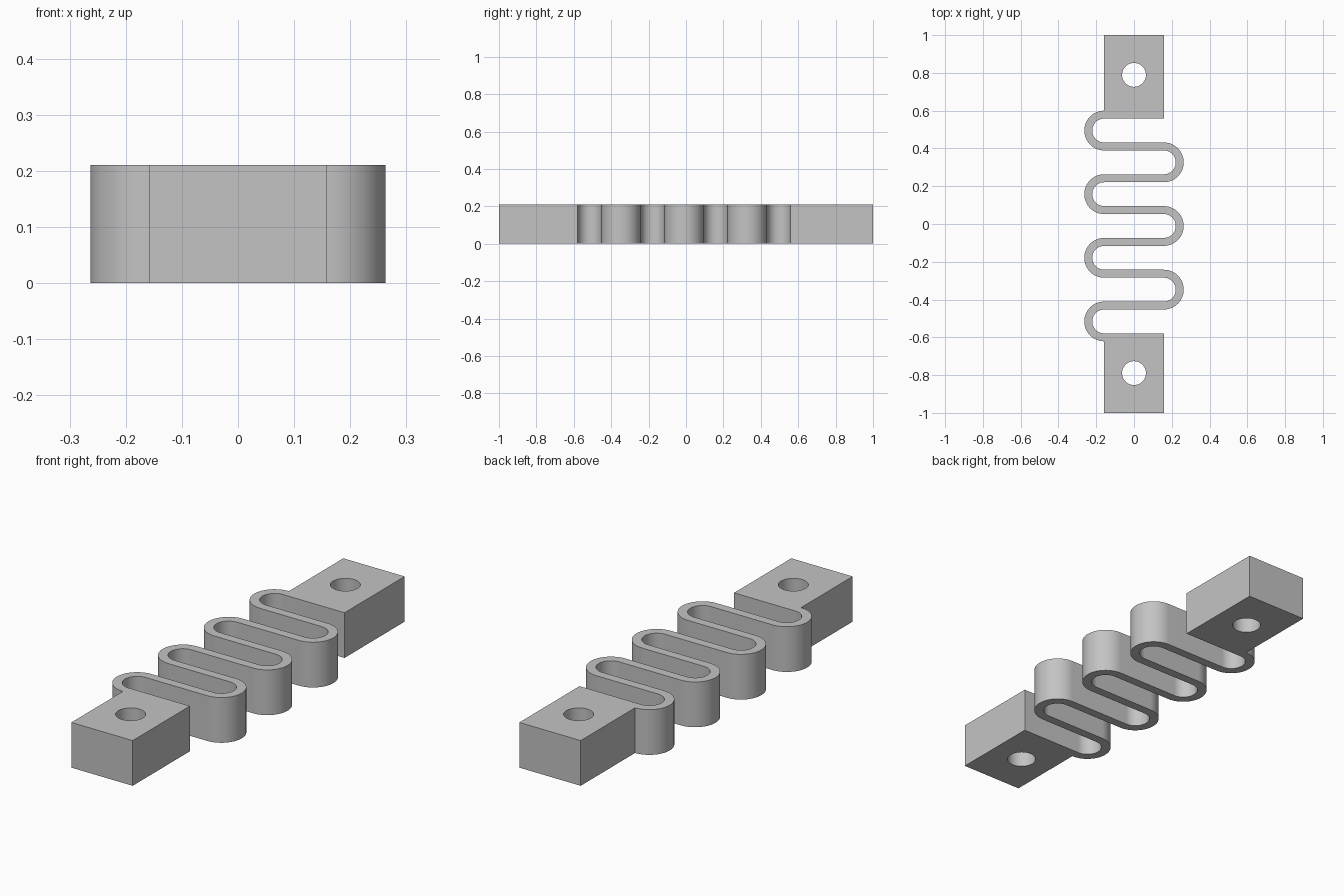
import bpy
import bmesh
from math import sin, cos, pi, radians

cube = bpy.data.objects.get("Cube")
if cube:
    bpy.data.objects.remove(cube, do_unlink=True)

T = 2 / 47.5            # strip thickness, the base unit of the part
HEIGHT = 5 * T
HALF_W = 3.75 * T       # half width of the end blocks
BEND = 2 * T            # centreline radius of each bend
BENDS = 7
START_Y = 1 - 10 * T    # centreline where the strip leaves the back block
HOLE_R = 1.5 * T
HOLE_Y = 1 - 5 * T
STEPS = 32


def strip_edge(offset):
    """One edge of the meandering strip, from the back block to the front block."""
    points = []
    for k in range(BENDS):
        side = -1 if k % 2 == 0 else 1          # bends alternate left and right
        radius = BEND + side * offset
        centre_y = START_Y - BEND * (2 * k + 1)
        for i in range(STEPS + 1):
            a = pi * i / STEPS
            points.append((side * (HALF_W + radius * sin(a)),
                           centre_y + radius * cos(a)))
    return points


def circle(y, radius, count=64):
    return [(radius * cos(2 * pi * i / count), y + radius * sin(2 * pi * i / count))
            for i in range(count)]


def add_loop(bm, points):
    verts = [bm.verts.new((x, y, 0)) for x, y in points]
    return [bm.edges.new((v, verts[i - 1])) for i, v in enumerate(verts)]


# Outline: back block, outer strip edge, front block, inner strip edge
outer = strip_edge(-T / 2)
inner = strip_edge(T / 2)
outline = [(HALF_W, 1), (-HALF_W, 1)] + outer
outline += [(-HALF_W, -1), (HALF_W, -1), (HALF_W, inner[-1][1])]
outline += inner[::-1] + [(HALF_W, inner[0][1])]

# Flat profile with two bolt holes, extruded to full height
bm = bmesh.new()
edges = add_loop(bm, outline)
for y in (HOLE_Y, -HOLE_Y):
    edges += add_loop(bm, circle(y, HOLE_R))
bmesh.ops.triangle_fill(bm, edges=edges, use_beauty=True, use_dissolve=False)
result = bmesh.ops.extrude_face_region(bm, geom=bm.faces[:])
top = [g for g in result["geom"] if isinstance(g, bmesh.types.BMVert)]
bmesh.ops.translate(bm, verts=top, vec=(0, 0, HEIGHT))
bmesh.ops.recalc_face_normals(bm, faces=bm.faces[:])

mesh = bpy.data.meshes.new("flexible_link")
bm.to_mesh(mesh)
bm.free()
link = bpy.data.objects.new("flexible_link", mesh)
bpy.context.collection.objects.link(link)

# Plain grey material
grey = bpy.data.materials.new("plain_grey")
grey.use_nodes = True
colour = (0.55, 0.55, 0.55, 1)
grey.diffuse_color = colour
for node in grey.node_tree.nodes:
    if node.type == "BSDF_PRINCIPLED":
        node.inputs["Base Color"].default_value = colour
mesh.materials.append(grey)

# Smooth bends, crisp corners
bpy.ops.object.select_all(action="DESELECT")
link.select_set(True)
bpy.context.view_layer.objects.active = link
bpy.ops.object.shade_smooth_by_angle(angle=radians(30))
